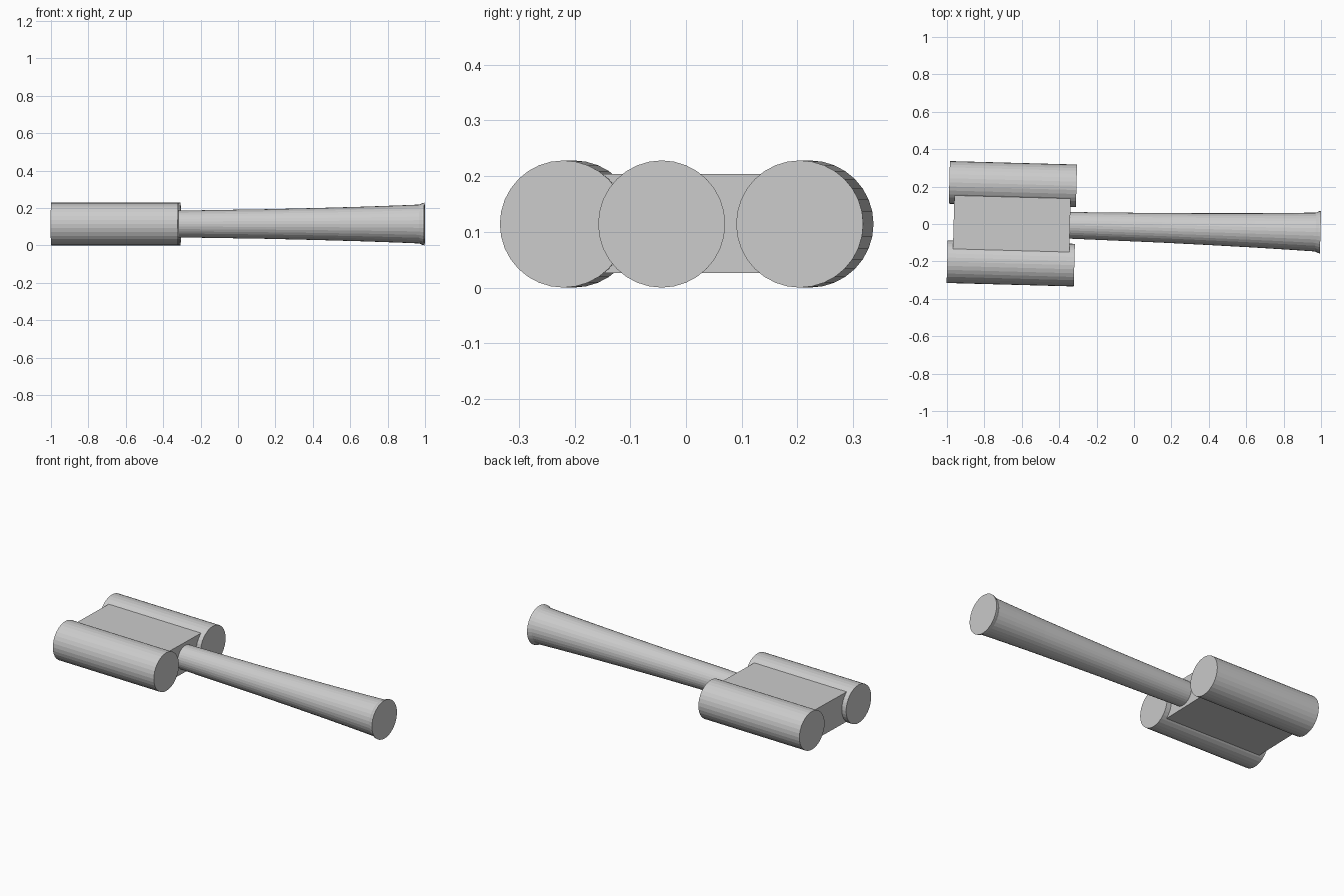
import bpy, bmesh, math
from mathutils import Matrix

if "Cube" in bpy.data.objects:
    bpy.data.objects.remove(bpy.data.objects["Cube"])

SIDES = 32
ZC = 0.114                      # height of the common axis plane
AXIS = -0.0165                  # sideways offset of the handle axis
YAW = Matrix.Rotation(-0.0272, 4, 'Z')   # whole model is turned slightly


def finish(name, bm):
    bmesh.ops.recalc_face_normals(bm, faces=bm.faces)
    bm.transform(YAW)
    me = bpy.data.meshes.new(name)
    bm.to_mesh(me)
    bm.free()
    ob = bpy.data.objects.new(name, me)
    bpy.context.collection.objects.link(ob)
    return ob


def lathe_x(name, profile, y):
    """Capped round body along x from (x, radius) points."""
    bm = bmesh.new()
    rings = []
    for x, r in profile:
        rings.append([bm.verts.new((x, y + r * math.cos(2 * math.pi * i / SIDES),
                                    ZC + r * math.sin(2 * math.pi * i / SIDES)))
                      for i in range(SIDES)])
    for a, b in zip(rings, rings[1:]):
        for i in range(SIDES):
            j = (i + 1) % SIDES
            bm.faces.new((a[i], a[j], b[j], b[i]))
    bm.faces.new(rings[0])
    bm.faces.new(rings[-1])
    return finish(name, bm)


# two side cylinders
for label, side in (("left", 1), ("right", -1)):
    lathe_x(label + "_cylinder", [(-0.993, 0.114), (-0.313, 0.114)], AXIS + side * 0.212)

# block joining the cylinders
bm = bmesh.new()
bmesh.ops.create_cube(bm, size=1)
bm.transform(Matrix.Translation((-0.653, AXIS, 0.115)) @ Matrix.Diagonal((0.622, 0.36, 0.178, 1)))
finish("centre_block", bm)

# flared handle with a small lip at the end
lathe_x("handle", [(-0.345, 0.071), (-0.1, 0.075), (0.15, 0.079), (0.4, 0.085),
                   (0.65, 0.092), (0.85, 0.099), (0.972, 0.104),
                   (0.988, 0.112), (0.998, 0.114)], AXIS)
